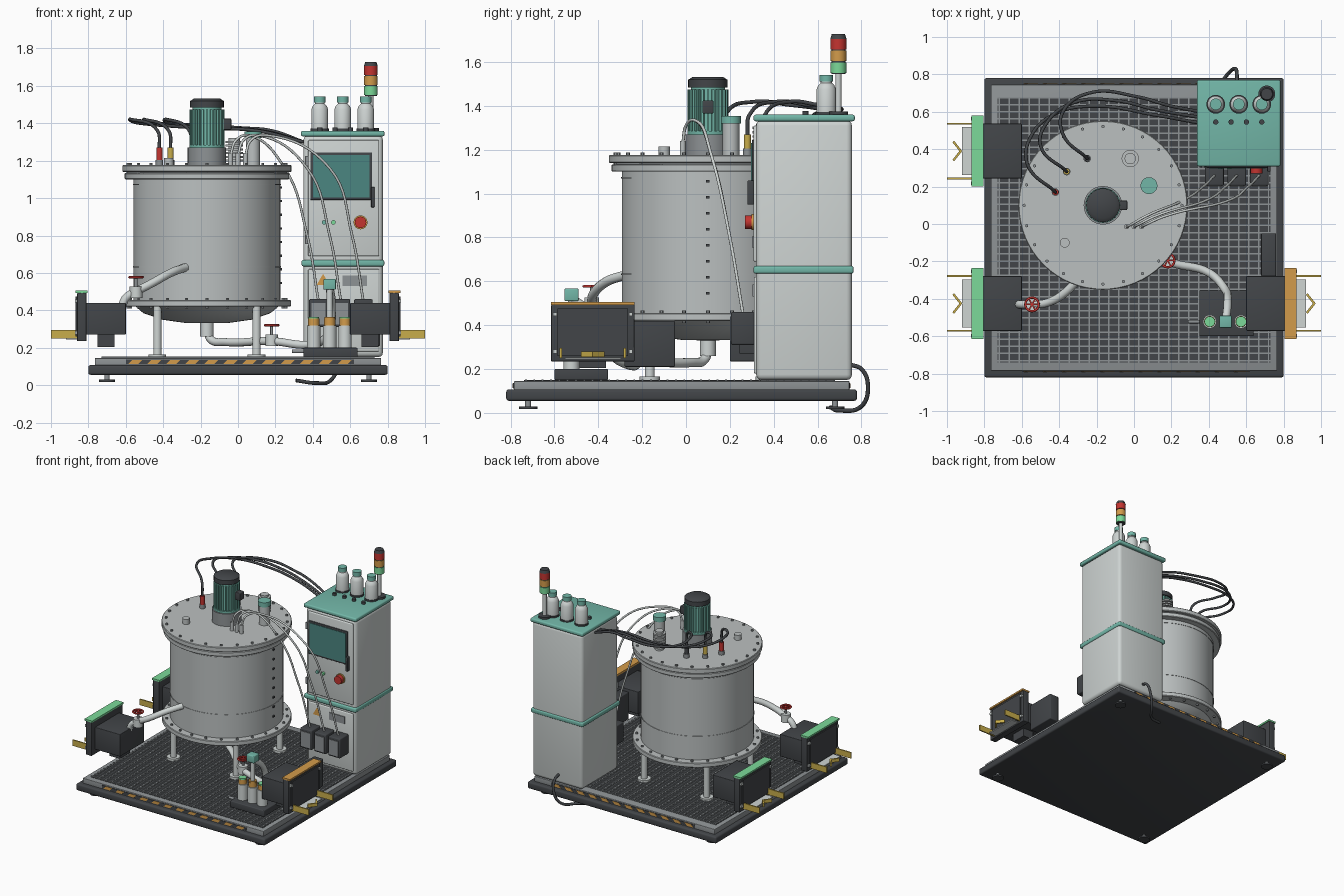
import bpy, bmesh
from math import sin, cos, pi, radians
from mathutils import Matrix, Vector

if "Cube" in bpy.data.objects:
    bpy.data.objects.remove(bpy.data.objects["Cube"])

PALETTE = {
    "light": (.62, .66, .65), "steel": (.50, .53, .53), "grey": (.27, .29, .30),
    "charcoal": (.055, .06, .066), "teal": (.17, .47, .39), "screen": (.07, .24, .22),
    "orange": (.65, .33, .07), "yellow": (.58, .42, .07), "red": (.55, .035, .03),
    "green": (.20, .70, .32)}
MATS = {}
for key, rgb in PALETTE.items():
    m = bpy.data.materials.new(key + " paint")
    m.use_nodes = True
    m.diffuse_color = (*rgb, 1)
    m.node_tree.nodes["Principled BSDF"].inputs["Base Color"].default_value = (*rgb, 1)
    MATS[key] = m


def finish(name, bm, colour):
    for f in bm.faces:
        f.smooth = True
    for e in bm.edges:
        e.smooth = e.calc_face_angle(pi) < radians(35)
    mesh = bpy.data.meshes.new(name)
    bm.to_mesh(mesh)
    bm.free()
    mesh.materials.append(MATS[colour])
    ob = bpy.data.objects.new(name, mesh)
    bpy.context.collection.objects.link(ob)
    return ob


def add_box(bm, lo, hi, shear=0, turn=0):
    lo, hi = Vector(lo), Vector(hi)
    size, mid = hi - lo, (lo + hi) / 2
    verts = bmesh.ops.create_cube(bm, size=1)["verts"]
    for v in verts:
        v.co = Vector(a * b for a, b in zip(v.co, size))
        v.co.x += shear * v.co.z
        v.co = Matrix.Rotation(turn, 3, "Z") @ v.co + mid


def box(name, colour, x, y, z, bevel=0, shear=0, turn=0):
    bm = bmesh.new()
    add_box(bm, *zip(sorted(x), sorted(y), sorted(z)), shear, turn)
    if bevel:
        bmesh.ops.bevel(bm, geom=bm.edges[:], offset=bevel, segments=3, profile=.5, affect="EDGES")
    return finish(name, bm, colour)


def add_cyl(bm, x, y, z0, z1, r, r2=None, sides=32):
    bmesh.ops.create_cone(bm, cap_ends=True, segments=sides, radius1=r, radius2=r if r2 is None else r2,
                          depth=z1 - z0, matrix=Matrix.Translation((x, y, (z0 + z1) / 2)))


def cyl(name, colour, x, y, z0, z1, r, r2=None, sides=32):
    bm = bmesh.new()
    add_cyl(bm, x, y, z0, z1, r, r2, sides)
    return finish(name, bm, colour)


def knob(name, colour, x, y0, y1, z, r):
    """Round part pointing to the front."""
    bm = bmesh.new()
    add_cyl(bm, 0, 0, 0, y1 - y0, r, sides=24)
    bm.transform(Matrix.Translation((x, y1, z)) @ Matrix.Rotation(pi / 2, 4, "X"))
    return finish(name, bm, colour)


def lathe(name, colour, x, y, profile, sides=64):
    bm = bmesh.new()
    vs = [bm.verts.new((r, 0, z)) for r, z in profile]
    es = [bm.edges.new(p) for p in zip(vs, vs[1:])]
    bmesh.ops.spin(bm, geom=vs + es, cent=(0, 0, 0), axis=(0, 0, 1), angle=2 * pi, steps=sides)
    bmesh.ops.remove_doubles(bm, verts=bm.verts[:], dist=.0005)
    bmesh.ops.recalc_face_normals(bm, faces=bm.faces[:])
    bm.transform(Matrix.Translation((x, y, 0)))
    return finish(name, bm, colour)


def tube(name, colour, points, r):
    cu = bpy.data.curves.new(name, "CURVE")
    cu.dimensions, cu.bevel_depth, cu.bevel_resolution = "3D", r, 3
    cu.resolution_u, cu.use_fill_caps = 8, True
    sp = cu.splines.new("BEZIER")
    sp.bezier_points.add(len(points) - 1)
    for bp, p in zip(sp.bezier_points, points):
        bp.co = p
        bp.handle_left_type = bp.handle_right_type = "AUTO"
    cu.materials.append(MATS[colour])
    ob = bpy.data.objects.new(name, cu)
    bpy.context.collection.objects.link(ob)


def valve(name, x, y, z):
    cyl(name + "_body", "light", x, y, z - .03, z + .03, .034)
    cyl(name + "_stem", "grey", x, y, z, z + .08, .008, sides=12)
    tube(name + "_wheel", "red", [(x + .036 * cos(a * pi / 8), y + .036 * sin(a * pi / 8), z + .08)
                                  for a in range(17)], .006)
    for i in range(3):
        box(name + "_spoke", "red", (x - .035, x + .035), (y - .004, y + .004), (z + .076, z + .084), turn=i * pi / 3)


# Base, tray and grating
box("base", "charcoal", (-.8, .8), (-.82, .78), (.055, .107), .012)
box("tray", "grey", (-.765, .765), (-.785, .745), (.1, .145), .004)
box("grate_floor", "charcoal", (-.73, .73), (-.74, .68), (.14, .147))
bm = bmesh.new()
for i in range(38):
    y = -.73 + i * .038
    add_box(bm, (-.73, y - .004, .145), (.73, y + .004, .153))
for i in range(28):
    x = -.72 + i * .0533
    add_box(bm, (x - .004, -.74, .145), (x + .004, .68, .151))
finish("grate_bars", bm, "grey")
for x in (-.7, .7):
    for y in (-.72, .68):
        cyl("foot_pad", "charcoal", x, y, .018, .03, .042)
        cyl("foot_stem", "grey", x, y, .03, .06, .014)
for y in (-.787, .747):
    box("hazard_plate", "charcoal", (-.6, .62), (y - .002, y + .002), (.112, .136))
    for i in range(12):
        x = -.55 + i * .102
        box("hazard_dash", "orange", (x - .027, x + .027), (y - .004, y + .004), (.113, .135), shear=1)

# Tank with lid, flanges, legs and dished bottom
TX, TY = -.166, .1
lathe("tank", "steel", TX, TY, [(0, .33), (.12, .333), (.24, .35), (.34, .385), (.393, .43), (.393, 1.11), (0, 1.11)])
for name, z0, z1, r in (("lower_flange", .42, .455, .45), ("upper_flange", 1.1, 1.134, .44), ("lid", 1.14, 1.176, .452)):
    lathe(name, "steel", TX, TY, [(0, z0), (r - .004, z0), (r, z0 + .004), (r, z1 - .004), (r - .004, z1), (0, z1)])
cyl("lid_gasket", "grey", TX, TY, 1.13, 1.145, .43, sides=64)
for z in (.63, 1.07):
    cyl("tank_weld", "steel", TX, TY, z, z + .006, .396, sides=64)
for z in (.455, 1.176):
    bm = bmesh.new()
    for i in range(24):
        a = i * pi / 12
        add_cyl(bm, TX + .422 * cos(a), TY + .422 * sin(a), z - .045, z + .011, .009, sides=6)
    finish("flange_bolts", bm, "grey")
for sx in (-1, 1):
    for sy in (-1, 1):
        x, y = TX + sx * .265, TY + sy * .265
        cyl("tank_leg", "light", x, y, .15, .43, .022)
        cyl("leg_plate", "light", x, y, .147, .165, .047)
for i in range(9):
    box("level_mark", "charcoal", (TX + .388, TX + .402), (TY - .008, TY + .008), (.54 + i * .073, .552 + i * .073))

# Stirrer motor
cyl("motor_mount", "grey", TX, TY, 1.17, 1.27, .103)
cyl("motor_body", "teal", TX, TY, 1.26, 1.49, .078)
bm = bmesh.new()
for i in range(12):
    add_box(bm, (TX - .093, TY - .005, 1.285), (TX + .093, TY + .005, 1.475), turn=i * pi / 12)
finish("motor_fins", bm, "teal")
cyl("motor_ring", "teal", TX, TY, 1.265, 1.285, .094)
cyl("fan_cover", "charcoal", TX, TY, 1.485, 1.52, .09)
cyl("fan_top", "charcoal", TX, TY, 1.52, 1.532, .088, .07)
box("terminal_box", "charcoal", (TX + .08, TX + .13), (TY - .025, TY + .025), (1.365, 1.425), .005)

# Lid fittings
cyl("dosing_port", "steel", .08, .205, 1.17, 1.32, .038)
cyl("dosing_port_cap", "teal", .08, .205, 1.32, 1.355, .045)
cyl("vent_core", "steel", -.02, .35, 1.17, 1.32, .03)
for i in range(6):
    cyl("vent_rib", "steel", -.02, .35, 1.195 + i * .02, 1.206 + i * .02, .046)
cyl("lid_plug", "steel", -.37, -.1, 1.17, 1.215, .026)
PATHS = [(-.42, .17, "red", [(-.57, .32), (-.55, .47), (-.42, .59), (-.2, .63), (.1, .585)], .54),
         (-.36, .28, "yellow", [(-.5, .42), (-.46, .55), (-.32, .65), (-.1, .66), (.12, .61)], .57),
         (-.25, .35, "charcoal", [(-.38, .48), (-.38, .6), (-.24, .7), (.02, .68), (.18, .635)], .6)]
for x, y, colour, bends, end in PATHS:
    cyl("sensor_base", "grey", x, y, 1.17, 1.205, .02)
    cyl("sensor", colour, x, y, 1.205, 1.27, .016)
    tube("sensor_cable", "charcoal", [(x, y, 1.26), (x - .01, y + .01, 1.36)]
         + [(*b, 1.42 - .015 * i) for i, b in enumerate(bends)] + [(.35, end, 1.3)], .009)

# Cabinet, door and controls
box("cabinet", "light", (.35, .775), (.32, .757), (.15, 1.335), .025)
box("cabinet_cap", "teal", (.337, .783), (.308, .77), (1.33, 1.36), .01)
box("cabinet_band", "teal", (.34, .782), (.308, .764), (.635, .67), .01)
box("door", "light", (.375, .755), (.308, .33), (.69, 1.31), .006)
box("lower_door", "light", (.375, .755), (.31, .33), (.18, .62), .006)
box("screen_frame", "charcoal", (.387, .717), (.3, .312), (.99, 1.245), .004)
box("screen", "screen", (.4, .704), (.296, .305), (1.004, 1.231))
box("door_handle", "charcoal", (.712, .73), (.28, .31), (.95, 1.06), .005)
for z in (.78, 1.2):
    box("door_hinge", "grey", (.362, .378), (.3, .325), (z - .025, z + .025))
for x, colour in ((.46, "teal"), (.51, "green")):
    knob("push_button", colour, x, .295, .31, .87, .012)
knob("stop_collar", "orange", .655, .298, .31, .87, .037)
knob("stop_button", "red", .655, .27, .3, .87, .031)
box("label_plate", "grey", (.56, .69), (.304, .312), (.53, .585))
bm = bmesh.new()
bm.faces.new([bm.verts.new((x, .306, z)) for x, z in ((.42, .535), (.49, .535), (.455, .595))])
finish("warning_triangle", bm, "orange")

# Dosing pumps on the cabinet and their hoses to the lid
for i in range(3):
    x, n = .43 + i * .12, -.04 + i * .04
    box("dosing_pump", "charcoal", (x - .05, x + .05), (.205, .312), (.31, .46), .008)
    box("pump_face", "grey", (x - .038, x + .038), (.2, .206), (.325, .44))
    cyl("hose_nozzle", "steel", n, -.015, 1.17, 1.24, .013)
    tube("hose", "light", [(n, -.015, 1.23), (n + .03, .0, 1.31), (n + .1 + i * .01, .04, 1.335), (x - .18, .12, 1.16),
                           (x - .06, .2, .8), (x, .26, .45)], .007)

# Bottles and signal tower on the cabinet
for x in (.437, .56, .683):
    cyl("bottle_seat", "charcoal", x, .64, 1.355, 1.372, .05)
    lathe("bottle", "light", x, .64, [(0, 1.37), (.045, 1.37), (.045, 1.475), (.036, 1.495), (.026, 1.505), (.026, 1.52), (0, 1.52)], 32)
    cyl("bottle_cap", "teal", x, .64, 1.512, 1.542, .031)
for i in range(4):
    cyl("cabinet_knob", "charcoal", .437 + i * .082, .545, 1.355, 1.378, .014)
cyl("tower_foot", "charcoal", .71, .695, 1.355, 1.375, .045)
cyl("tower_pole", "light", .71, .695, 1.37, 1.55, .014)
for i, colour in enumerate(("green", "orange", "red")):
    cyl("signal_" + colour, colour, .71, .695, 1.55 + i * .054, 1.598 + i * .054, .036)
cyl("tower_core", "charcoal", .71, .695, 1.545, 1.71, .032)
cyl("tower_cap", "charcoal", .71, .695, 1.706, 1.728, .037, .03)
tube("power_cable", "charcoal", [(.55, .75, .22), (.55, .8, .2), (.54, .83, .12), (.5, .8, .03), (.42, .7, .011), (.31, .66, .025)], .01)

# Sampling pipe and drain pipe with hand valves
tube("sampling_pipe", "light", [(-.28, -.27, .63), (-.36, -.36, .6), (-.46, -.42, .545), (-.545, -.43, .5), (-.6, -.43, .465), (-.62, -.43, .42)], .022)
valve("sampling_valve", -.545, -.43, .497)
cyl("drain_neck", "light", TX, TY, .26, .35, .036)
tube("drain_pipe", "light", [(TX, TY, .3), (TX + .02, TY - .015, .245), (TX + .1, TY - .08, .23), (.18, -.195, .235),
                             (.4, -.26, .22), (.48, -.34, .27), (.5, -.42, .44), (.49, -.52, .52)], .022)
valve("drain_valve", .18, -.195, .24)

# Filling unit with bottles
box("filling_base", "charcoal", (.35, .64), (-.6, -.355), (.15, .2), .006)
box("filling_head", "teal", (.457, .523), (-.555, -.49), (.51, .567), .006)
cyl("filling_pipe", "light", .49, -.522, .2, .52, .016)
tube("filling_lever", "grey", [(.29, -.522, .18), (.36, -.522, .18)], .01)
for x in (.405, .49, .572):
    cyl("sample_bottle", "light", x, -.522, .2, .32, .036)
    cyl("sample_neck", "orange", x, -.522, .32, .355, .03)
    cyl("sample_cap", "green" if x != .49 else "orange", x, -.522, .355, .365, .028)
box("drive_box", "charcoal", (.68, .76), (-.28, -.05), (.21, .42), .006)

# Docking stations on both sides
for side, yc, colour in ((-1, -.425, "green"), (-1, .39, "green"), (1, -.425, "orange")):
    def part(name, col, x0, x1, half, z0, z1, bevel=0, y=0):
        return box(name, col, (side * x0, side * x1), (yc + y - half, yc + y + half), (z0, z1), bevel)
    part("dock_body", "charcoal", .6, .815, .146, .27, .44, .004)
    part("dock_foot", "charcoal", .66, .75, .06, .205, .272)
    part("dock_plate", "charcoal", .81, .86, .19, .235, .493, .004)
    part("dock_panel", "charcoal", .858, .868, .16, .26, .475)
    part("dock_cap", colour, .805, .87, .19, .492, .505)
    part("dock_tray", "light", .86, .92, .128, .245, .253)
    for s in (-1, 1):
        part("dock_fork", "yellow", .86, 1, .005, .25, .295, y=s * .146)
        for z in (.28, .45):
            part("dock_bolt", "light", .86, .872, .009, z - .009, z + .009, y=s * .173)
        x, y = side * .945, yc + s * .024
        box("guide_arrow", "yellow", (x - .034, x + .034), (y - .006, y + .006), (.255, .28), turn=-s * .9)
